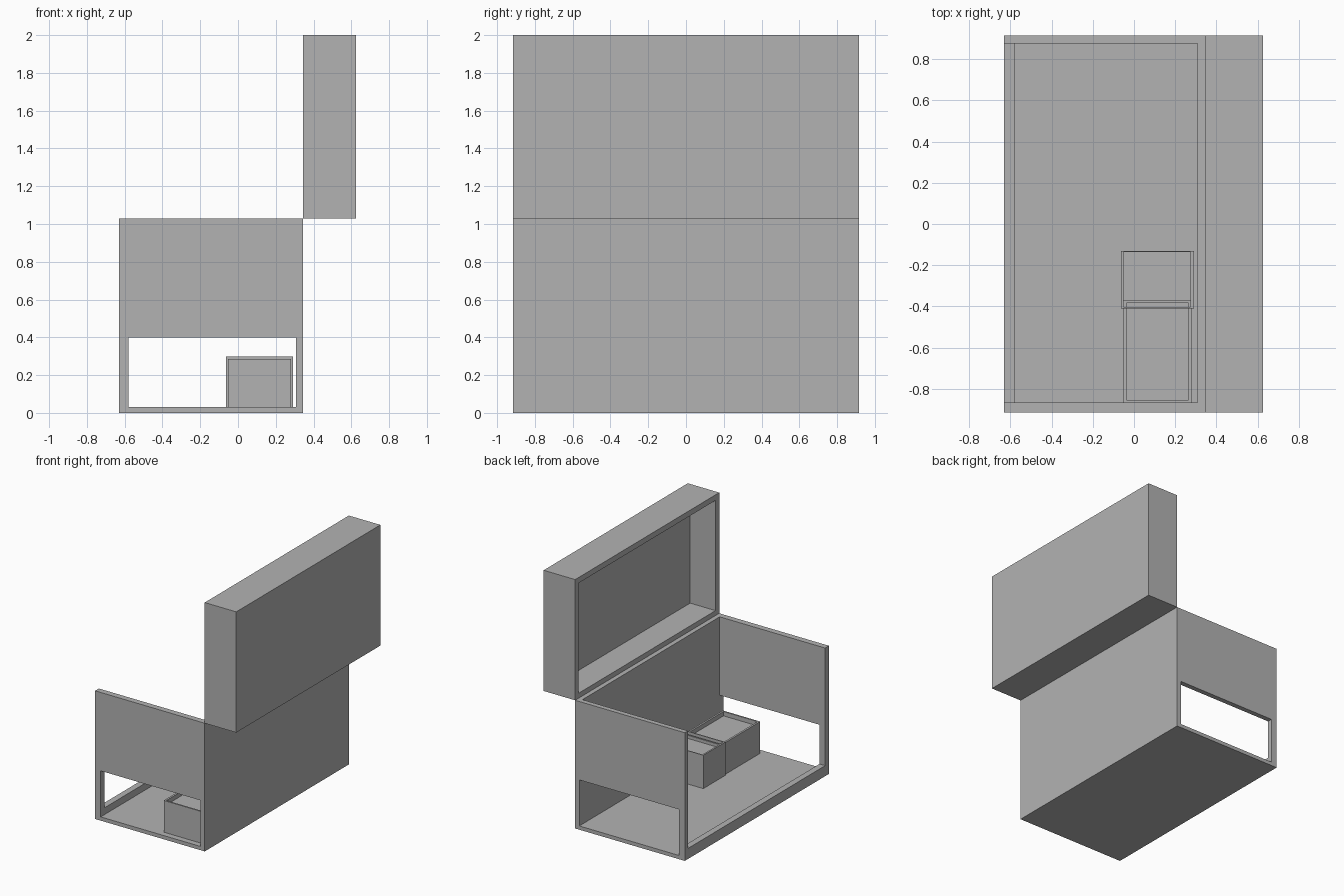
import bpy

cube = bpy.data.objects.get("Cube")
if cube:
    bpy.data.objects.remove(cube, do_unlink=True)

grey = bpy.data.materials.new("plain_grey")
grey.use_nodes = True
grey.diffuse_color = (0.45, 0.45, 0.45, 1)
bsdf = next(n for n in grey.node_tree.nodes if n.type == 'BSDF_PRINCIPLED')
bsdf.inputs["Base Color"].default_value = grey.diffuse_color


def block(name, x, y, z):
    """Axis-aligned block from (min, max) ranges."""
    bpy.ops.mesh.primitive_cube_add(size=1)
    ob = bpy.context.object
    ob.name = name
    for v in ob.data.vertices:
        v.co = [r[0] if c < 0 else r[1] for c, r in zip(v.co, (x, y, z))]
    ob.data.materials.append(grey)
    return ob


def carve(ob, *ranges):
    """Cut one block-shaped hollow out of an object."""
    cutter = block("cutter", *ranges)
    cutter.hide_render = True
    mod = ob.modifiers.new("hollow", 'BOOLEAN')
    mod.operation = 'DIFFERENCE'
    mod.solver = 'EXACT'
    mod.object = cutter
    bpy.ops.object.select_all(action='DESELECT')
    bpy.context.view_layer.objects.active = ob
    ob.select_set(True)
    bpy.ops.object.modifier_apply(modifier=mod.name)
    bpy.data.objects.remove(cutter, do_unlink=True)


LEFT, HINGE, RIGHT = -0.63, 0.345, 0.625
DEPTH = (-0.915, 0.915)
INNER_Y = (-0.867, 0.875)
FLOOR, JOIN, TOP = 0.03, 1.03, 2.0

# Lower case: open top, open side above a low sill, window in each end wall
case = block("case", (LEFT, HINGE), DEPTH, (0, JOIN))
carve(case, (-0.58, 0.308), INNER_Y, (FLOOR, JOIN + 0.2))
carve(case, (LEFT - 0.2, -0.5), INNER_Y, (0.085, JOIN + 0.2))
carve(case, (-0.58, 0.308), (-1.2, 1.2), (FLOOR, 0.4))

# Raised lid standing on the hinge edge, hollow towards the case
lid = block("raised_lid", (HINGE, RIGHT), DEPTH, (JOIN, TOP))
carve(lid, (HINGE - 0.2, 0.57), INNER_Y, (JOIN + 0.04, TOP - 0.045))

# Two shallow-topped boxes that overlap end to end
front_box = block("front_box", (-0.053, 0.28), (-0.867, -0.37), (FLOOR, 0.285))
carve(front_box, (-0.037, 0.265), (-0.855, -0.383), (0.25, 0.4))
rear_box = block("rear_box", (-0.063, 0.29), (-0.41, -0.13), (FLOOR, 0.298))
carve(rear_box, (-0.05, 0.275), (-0.402, -0.137), (0.26, 0.4))
